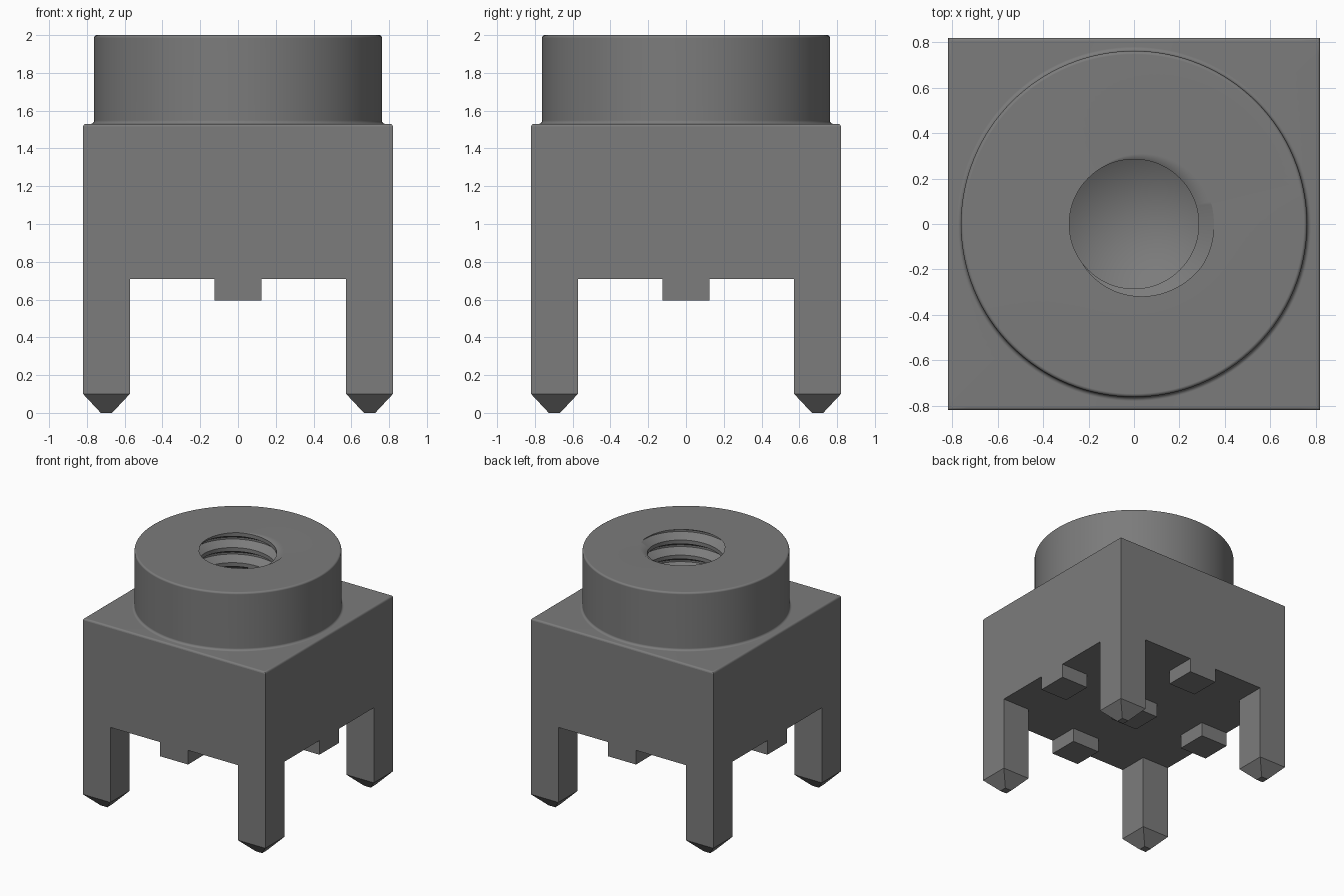
import bpy, bmesh, math
from math import cos, sin, pi

if "Cube" in bpy.data.objects:
    bpy.data.objects.remove(bpy.data.objects["Cube"], do_unlink=True)

GREY = (0.2, 0.2, 0.2, 1.0)
mat = bpy.data.materials.new("plain grey")
mat.use_nodes = True
mat.diffuse_color = GREY
mat.node_tree.nodes["Principled BSDF"].inputs["Base Color"].default_value = GREY

HALF = 0.82                       # half width of the square body
FLOOR, DECK, TOP = 0.71, 1.53, 2.0
BEVEL = 0.015
MINOR, MAJOR, PITCH = 0.285, 0.352, 0.1225
HOLE_END = 0.98


def finish(bm, name, angle=30):
    bmesh.ops.recalc_face_normals(bm, faces=bm.faces[:])
    mesh = bpy.data.meshes.new(name)
    bm.to_mesh(mesh)
    bm.free()
    mesh.materials.append(mat)
    ob = bpy.data.objects.new(name, mesh)
    bpy.context.collection.objects.link(ob)
    bpy.ops.object.select_all(action="DESELECT")
    bpy.context.view_layer.objects.active = ob
    ob.select_set(True)
    bpy.ops.object.shade_smooth_by_angle(angle=math.radians(angle))
    # keep large flat faces flat next to the small fillets
    mod = ob.modifiers.new("flat_faces", "WEIGHTED_NORMAL")
    mod.keep_sharp = True
    return ob


# Body: underside grid with walls pulled up, legs and tabs pulled down
def pull_down(bm, faces, z, half=None):
    new = bmesh.ops.extrude_discrete_faces(bm, faces=faces)["faces"]
    for f in new:
        c = f.calc_center_median()
        for v in f.verts:
            if half:
                v.co.x = c.x + math.copysign(half, v.co.x - c.x)
                v.co.y = c.y + math.copysign(half, v.co.y - c.y)
            v.co.z = z
    return new


cuts = [-HALF, -0.573, -0.125, 0.125, 0.573, HALF]
bm = bmesh.new()
grid = [[bm.verts.new((x, y, FLOOR)) for y in cuts] for x in cuts]
cell = {}
for i in range(5):
    for j in range(5):
        cell[i, j] = bm.faces.new((grid[i][j], grid[i][j + 1],
                                   grid[i + 1][j + 1], grid[i + 1][j]))
rim = [e for e in bm.edges if e.is_boundary]
walls = bmesh.ops.extrude_edge_only(bm, edges=rim)["geom"]
for v in walls:
    if isinstance(v, bmesh.types.BMVert):
        v.co.z = DECK - BEVEL
legs = pull_down(bm, [cell[i, j] for i in (0, 4) for j in (0, 4)], 0.1)
pull_down(bm, legs, 0.0, 0.03)
pull_down(bm, [cell[k] for k in ((2, 0), (2, 4), (0, 2), (4, 2), (2, 2))], 0.595)
finish(bm, "body_with_legs_and_tabs")


# Boss: deck, round collar and threaded blind hole, one profile per column
def arc(cx, cz, r, a0, a1, n=4):
    return [(cx + r * cos(a0 + (a1 - a0) * i / n),
             cz + r * sin(a0 + (a1 - a0) * i / n)) for i in range(n + 1)]


def thread(theta):
    turn = (theta + math.radians(8)) / (2 * pi)
    points = []
    for k in range(2, -13, -1):
        for b in (0.375, 0.0625, -0.0625, -0.375):
            z = min(TOP, max(HOLE_END, TOP + (k + b + turn) * PITCH))
            phase = (z - TOP) / PITCH - turn
            off = abs(phase - round(phase))
            t = min(1, max(0, (0.375 - off) / 0.3125))
            points.append((MINOR + (MAJOR - MINOR) * t, z))
    return points


R, FIL, RIM = 0.762, 0.018, 0.015
collar = (arc(R + FIL, DECK + FIL, FIL, 1.5 * pi, pi)
          + arc(R - RIM, TOP - RIM, RIM, 0, pi / 2))
hole_end = [(MINOR, HOLE_END), (MINOR, HOLE_END - 0.06), (0, HOLE_END - 0.23)]
deck_edge = arc(HALF - BEVEL, DECK - BEVEL, BEVEL, 0, pi / 2)

N = 128
bm = bmesh.new()
columns = []
for i in range(N + 1):
    a = 2 * pi * i / N
    square = 1 / max(abs(cos(a)), abs(sin(a)))
    profile = [(r * square, z) for r, z in deck_edge] + collar + thread(a) + hole_end
    columns.append([bm.verts.new((r * cos(a), r * sin(a), z)) for r, z in profile])
for c0, c1 in zip(columns, columns[1:]):
    for j in range(len(c0) - 1):
        bm.faces.new((c0[j], c1[j], c1[j + 1], c0[j + 1]))
bmesh.ops.remove_doubles(bm, verts=bm.verts[:], dist=1e-5)
finish(bm, "threaded_boss")
